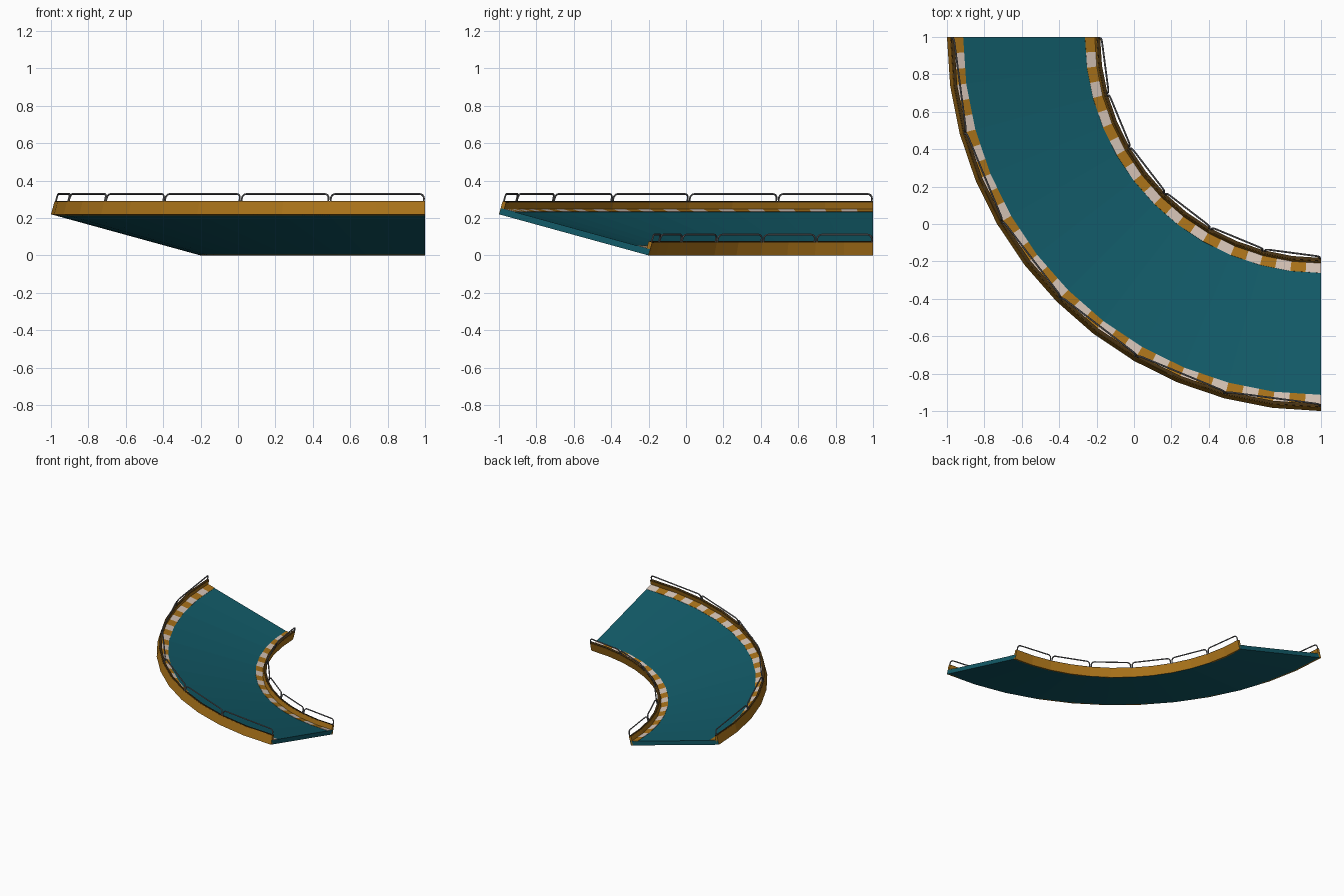
import bpy, bmesh
from math import sin, cos, atan2, hypot, pi
from mathutils import Vector

if "Cube" in bpy.data.objects:
    bpy.data.objects.remove(bpy.data.objects["Cube"])

SEGS = 12                       # flat facets in the quarter turn
BANK = atan2(0.22, 0.80)        # tilt of the road
WIDTH = hypot(0.22, 0.80)       # bottom width along the slope
CENTRE = Vector((1, 1, 0))      # centre of the turn


def material(name, r, g, b):
    m = bpy.data.materials.new(name)
    m.diffuse_color = (r, g, b, 1)
    m.use_nodes = True
    m.node_tree.nodes["Principled BSDF"].inputs["Base Color"].default_value = m.diffuse_color
    return m


TEAL = material("teal", 0.006, 0.105, 0.14)
GOLD = material("ochre", 0.40, 0.17, 0.010)
WHITE = material("off_white", 0.66, 0.54, 0.46)
DARK = material("dark_brown", 0.06, 0.03, 0.006)
GREY = material("rail_grey", 0.16, 0.16, 0.17)


def ring_point(u, n, i):
    """Point at u across the slope, n above it, on facet edge i."""
    r = 1.2 + u * cos(BANK) - n * sin(BANK)
    z = u * sin(BANK) + n * cos(BANK)
    a = pi + i / SEGS * pi / 2
    return CENTRE + Vector((r * cos(a), r * sin(a), z))


def track_point(u, n, t):
    """Same, but t may lie part way along a flat facet."""
    i = min(int(t + 1e-6), SEGS - 1)
    return ring_point(u, n, i).lerp(ring_point(u, n, i + 1), t - i)


def add_mesh(name, bm, mats):
    bmesh.ops.recalc_face_normals(bm, faces=bm.faces)
    me = bpy.data.meshes.new(name)
    bm.to_mesh(me)
    bm.free()
    for m in mats:
        me.materials.append(m)
    ob = bpy.data.objects.new(name, me)
    bpy.context.collection.objects.link(ob)
    return ob


def sweep(name, u0, u1, n0, n1, steps, mats):
    """Box section swept round the turn; materials alternate per step."""
    bm = bmesh.new()
    rings = []
    for s in range(steps + 1):
        t = s * SEGS / steps
        rings.append([bm.verts.new(track_point(u, n, t))
                      for u, n in ((u0, n0), (u1, n0), (u1, n1), (u0, n1))])
    for s, (a, b) in enumerate(zip(rings, rings[1:])):
        for k in range(4):
            f = bm.faces.new((a[k], a[k - 1], b[k - 1], b[k]))
            f.material_index = s % len(mats)
    bm.faces.new(rings[0])
    bm.faces.new(rings[-1]).material_index = (steps - 1) % len(mats)
    return add_mesh(name, bm, mats)


def hoops(name, u):
    """Row of six straight rounded hoops standing on a wall."""
    cu = bpy.data.curves.new(name, 'CURVE')
    cu.dimensions = '3D'
    cu.bevel_depth = 0.005
    cu.bevel_resolution = 1
    cu.use_fill_caps = True
    base, top, rad, gap = 0.07, 0.114, 0.024, 0.007
    for h in range(6):
        a, b = (ring_point(u, base, 2 * (h + k)) for k in (0, 1))
        up = ring_point(u, top, 2 * h + 1) - ring_point(u, base, 2 * h + 1)
        up.normalize()
        along = (b - a).normalized()
        length = (b - a).length
        left = [(gap, 0)]
        for k in range(5):
            q = k / 4 * pi / 2
            left.append((gap + rad - rad * cos(q), top - base - rad + rad * sin(q)))
        pts = left + [(length - x, y) for x, y in reversed(left)]
        sp = cu.splines.new('POLY')
        sp.points.add(len(pts) - 1)
        for p, (x, y) in zip(sp.points, pts):
            p.co = (*(a + along * x + up * y), 1)
    ob = bpy.data.objects.new(name, cu)
    bpy.context.collection.objects.link(ob)
    cu.materials.append(GREY)
    bpy.ops.object.select_all(action='DESELECT')
    bpy.context.view_layer.objects.active = ob
    ob.select_set(True)
    bpy.ops.object.convert(target='MESH')
    bpy.ops.object.shade_smooth_by_angle()


# banked road slab
sweep("road_deck", 0.002, WIDTH - 0.002, 0, 0.034, SEGS, [TEAL])

# side walls with thin dark caps
T = 0.02
sweep("inner_wall", 0, T, 0, 0.071, SEGS, [GOLD])
sweep("outer_wall", WIDTH - T, WIDTH, 0, 0.071, SEGS, [GOLD])
sweep("inner_wall_cap", 0.002, T - 0.002, 0.071, 0.075, SEGS, [DARK])
sweep("outer_wall_cap", WIDTH - T + 0.002, WIDTH - 0.002, 0.071, 0.075, SEGS, [DARK])

# striped kerbs lying on the road
sweep("inner_kerb", T, 0.074, 0.032, 0.036, 24, [GOLD, WHITE])
sweep("outer_kerb", WIDTH - 0.08, WIDTH - T, 0.032, 0.036, 36, [GOLD, WHITE])

# guard rails
hoops("inner_guard_rail", 0.005)
hoops("outer_guard_rail", WIDTH - 0.006)
